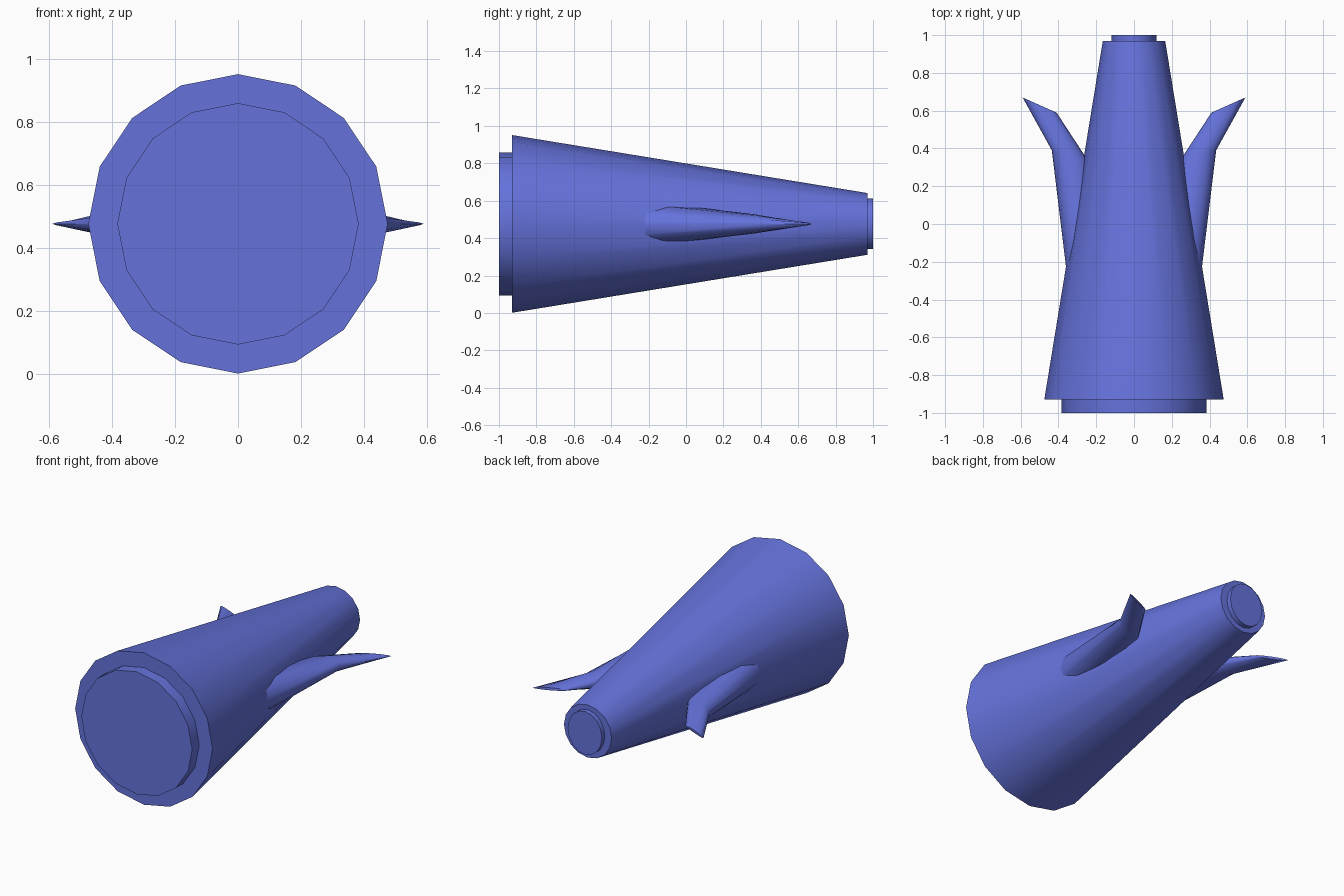
import bpy, bmesh, math

if "Cube" in bpy.data.objects:
    bpy.data.objects.remove(bpy.data.objects["Cube"])

CZ = 0.476          # height of the body axis
SIDES = 16

mat = bpy.data.materials.new("blue")
mat.diffuse_color = (0.13, 0.17, 0.71, 1)
mat.use_nodes = True
mat.node_tree.nodes["Principled BSDF"].inputs["Base Color"].default_value = mat.diffuse_color


def loft(name, rings, angle):
    """Skin a list of closed rings and cap both ends."""
    bm = bmesh.new()
    loops = [[bm.verts.new(p) for p in ring] for ring in rings]
    n = len(loops[0])
    for a, b in zip(loops, loops[1:]):
        for i in range(n):
            j = (i + 1) % n
            bm.faces.new((a[i], a[j], b[j], b[i]))
    bm.faces.new(loops[0])
    bm.faces.new(loops[-1])
    bmesh.ops.recalc_face_normals(bm, faces=bm.faces)
    me = bpy.data.meshes.new(name)
    bm.to_mesh(me)
    bm.free()
    ob = bpy.data.objects.new(name, me)
    bpy.context.collection.objects.link(ob)
    me.materials.append(mat)
    bpy.ops.object.select_all(action='DESELECT')
    ob.select_set(True)
    bpy.context.view_layer.objects.active = ob
    bpy.ops.object.shade_smooth_by_angle(angle=math.radians(angle))
    return ob


def disc(y, rx, rz):
    """Ring of points around the body axis."""
    return [(rx * math.cos(t), y, CZ + rz * math.sin(t))
            for t in (2 * math.pi * i / SIDES for i in range(SIDES))]


def fin_ring(side, outer, inner, half_z, n=12):
    """Elliptical section between an outer and an inner point in plan."""
    pts = []
    for i in range(n):
        t = 2 * math.pi * i / n
        k = (1 + math.cos(t)) / 2
        x = inner[0] + (outer[0] - inner[0]) * k
        y = inner[1] + (outer[1] - inner[1]) * k
        pts.append((side * x, y, CZ + half_z * math.sin(t)))
    return pts


# Tapered body with a stepped plug at each end
loft("tapered_body", [disc(-1, .383, .383), disc(-.93, .383, .383),
                      disc(-.93, .475, .475), disc(.97, .165, .165),
                      disc(.97, .118, .135), disc(1, .118, .135)], 35)

# Swept side fins, flattening to a chisel tip
for side, label in ((1, "right"), (-1, "left")):
    loft(label + "_fin", [
        fin_ring(side, (.345, -.35), (.10, -.35), .135),
        fin_ring(side, (.435, .39), (.24, .33), .052),
        fin_ring(side, (.59, .67), (.41, .59), .008)], 50)
